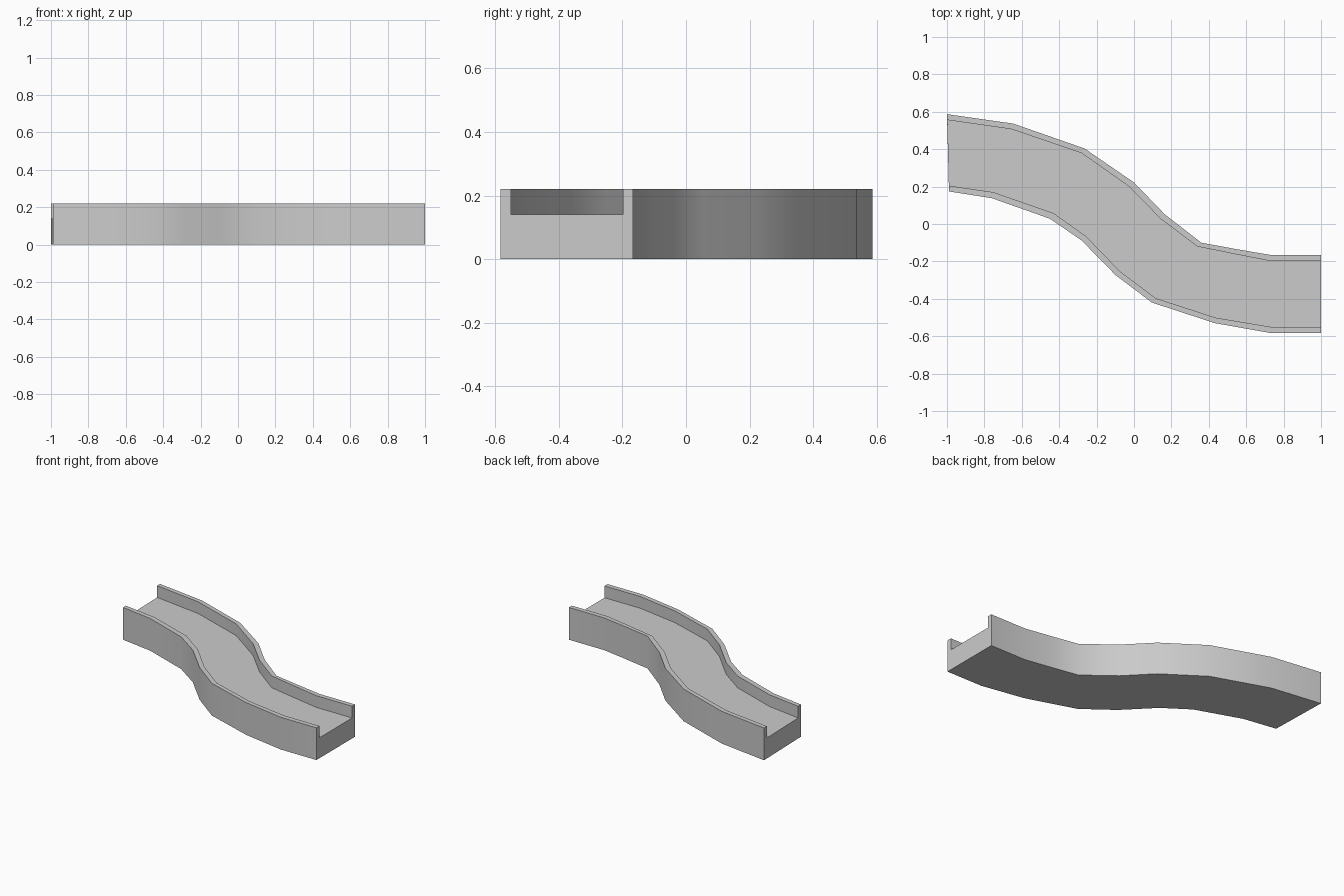
import bpy, bmesh, math

if "Cube" in bpy.data.objects:
    bpy.data.objects.remove(bpy.data.objects["Cube"])

FLOOR, TOP = 0.14, 0.22

# Plan outlines of the winding channel, one point per station from left to right
back_outer = [(-1, .587), (-.647, .537), (-.265, .404), (0, .222), (.164, .052),
              (.36, -.10), (.545, -.134), (.733, -.166), (1, -.166)]
back_inner = [(-.999, .556), (-.655, .507), (-.28, .379), (-.026, .2), (.142, .028),
              (.338, -.12), (.54, -.161), (.731, -.198), (1, -.198)]
front_inner = [(-.99, .205), (-.752, .17), (-.43, .058), (-.257, -.065), (-.075, -.253),
               (.117, -.397), (.437, -.501), (.732, -.55), (1, -.55)]
front_outer = [(-.989, .174), (-.76, .138), (-.449, .028), (-.28, -.088), (-.098, -.274),
               (.096, -.42), (.432, -.53), (.731, -.583), (1, -.583)]

bm = bmesh.new()
# U-shaped cross-section at every station
rings = []
for bo, bi, fi, fo in zip(back_outer, back_inner, front_inner, front_outer):
    section = [(fo, 0), (fo, TOP), (fi, TOP), (fi, FLOOR),
               (bi, FLOOR), (bi, TOP), (bo, TOP), (bo, 0)]
    rings.append([bm.verts.new((p[0], p[1], z)) for p, z in section])

# Skin between stations, then close both ends
for a, b in zip(rings, rings[1:]):
    for i in range(8):
        j = (i + 1) % 8
        bm.faces.new((a[i], a[j], b[j], b[i]))
bm.faces.new(rings[0])
bm.faces.new(rings[-1][::-1])
bmesh.ops.recalc_face_normals(bm, faces=bm.faces)

mesh = bpy.data.meshes.new("winding_channel")
bm.to_mesh(mesh)
bm.free()
channel = bpy.data.objects.new("winding_channel", mesh)
bpy.context.collection.objects.link(channel)

# Soft side walls with sharp rims
bpy.context.view_layer.objects.active = channel
channel.select_set(True)
bpy.ops.object.shade_smooth_by_angle(angle=math.radians(30))
